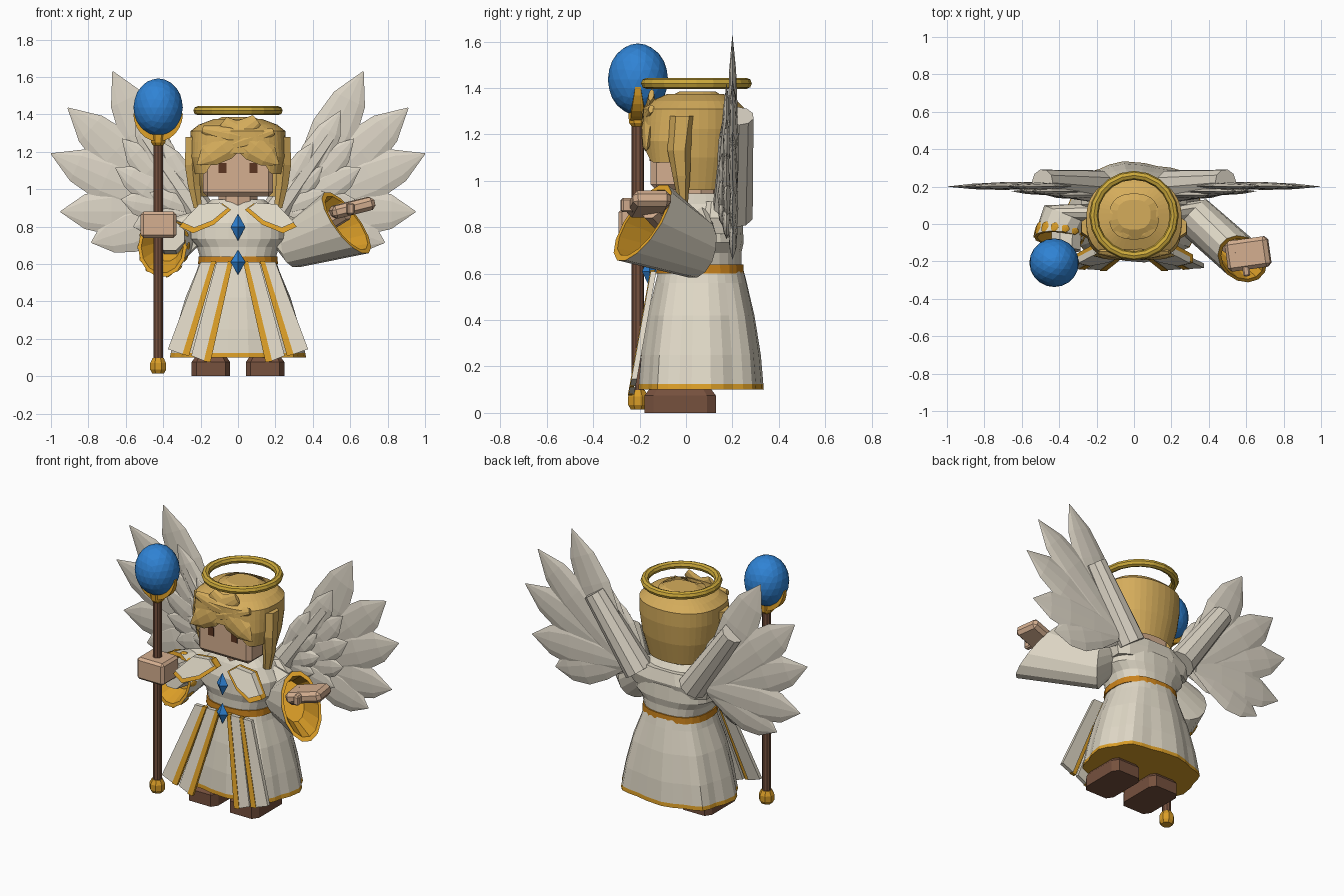
import bpy, bmesh
from math import sin, cos, pi, radians
from mathutils import Vector as V

if "Cube" in bpy.data.objects:
    bpy.data.objects.remove(bpy.data.objects["Cube"])


def material(name, r, g, b):
    m = bpy.data.materials.new(name)
    m.use_nodes = True
    col = [c ** 2.2 for c in (r, g, b)] + [1]
    m.diffuse_color = col
    m.node_tree.nodes["Principled BSDF"].inputs["Base Color"].default_value = col
    return m


CREAM = material("cream cloth", .87, .84, .77)
FEATHER = material("feather white", .86, .83, .77)
GOLD = material("gold trim", .85, .61, .17)
BELT = material("deep gold", .79, .51, .13)
HALO = material("pale gold", .80, .66, .24)
HAIR = material("blond hair", .83, .67, .36)
SKIN = material("skin", .83, .68, .56)
BROWN = material("brown", .46, .32, .25)
EYE = material("dark brown", .36, .22, .15)
BLUE = material("blue gem", .20, .51, .83)


def finish(name, bm, mats):
    bmesh.ops.recalc_face_normals(bm, faces=bm.faces)
    me = bpy.data.meshes.new(name)
    bm.to_mesh(me)
    bm.free()
    for m in mats:
        me.materials.append(m)
    ob = bpy.data.objects.new(name, me)
    bpy.context.collection.objects.link(ob)
    return ob


def ring(c, u, v, n=12, power=2):
    """Closed loop of points, a superellipse spanned by u and v."""
    def s(a):
        return (1 if a > 0 else -1) * abs(a) ** (2 / power)
    angles = [2 * pi * (i + .5) / n for i in range(n)]
    return [V(c) + V(u) * s(cos(a)) + V(v) * s(sin(a)) for a in angles]


def level(z, rx, ry, cy=0, n=24, power=2.5, cx=0):
    return ring((cx, cy, z), (rx, 0, 0), (0, ry, 0), n, power)


def loft(name, rings, mats, bands=None, caps=True):
    """Skin between rings; bands gives the material slot of each band."""
    bm = bmesh.new()
    vs = [[bm.verts.new(p) for p in r] for r in rings]
    n = len(rings[0])
    bands = bands or [0] * (len(rings) - 1)
    for k, slot in enumerate(bands):
        for i in range(n):
            j = (i + 1) % n
            f = bm.faces.new((vs[k][i], vs[k][j], vs[k + 1][j], vs[k + 1][i]))
            f.material_index = slot
    if caps:
        bm.faces.new(vs[0]).material_index = bands[0]
        bm.faces.new(vs[-1]).material_index = bands[-1]
    return finish(name, bm, mats)


def tube(name, a, b, r0, r1, mat, n=10):
    q = (V(b) - V(a)).to_track_quat('Z', 'Y')
    x, y = q @ V((1, 0, 0)), q @ V((0, 1, 0))
    return loft(name, [ring(a, x * r0, y * r0, n), ring(b, x * r1, y * r1, n)], [mat])


def box(name, c, size, mat, bevel=.015, rot=(0, 0, 0)):
    bm = bmesh.new()
    bmesh.ops.create_cube(bm, size=1)
    bmesh.ops.scale(bm, vec=size, verts=bm.verts)
    if bevel:
        bmesh.ops.bevel(bm, geom=bm.edges, offset=bevel, segments=1, affect='EDGES')
    ob = finish(name, bm, [mat])
    ob.location, ob.rotation_euler = c, [radians(a) for a in rot]
    return ob


def prism(name, pts, y, thick, mat):
    """Plate with an (x, z) outline whose front lies on y(z)."""
    front = [V((x, y(z), z)) for x, z in pts]
    return loft(name, [front, [p + V((0, thick, 0)) for p in front]], [mat])


def leaf(name, root, tip, width, thick, mat, normal=(0, -1, 0)):
    """Pointed blade with a broad, nearly flat face on both sides."""
    root, tip = V(root), V(tip)
    d = tip - root
    nrm = V(normal).normalized()
    side = d.cross(nrm).normalized()
    section = ((1, 0), (.6, .75), (0, 1), (-.6, .75), (-1, 0), (-.6, -.75), (0, -1), (.6, -.75))
    rings = [[root + d * t + side * width * w * a + nrm * thick * w * b for a, b in section]
             for t, w in ((0, .4), (.3, .82), (.58, 1), (.8, .74), (1, .02))]
    return loft(name, rings, [mat])


# Skirt, hem, belt and bodice
def flute(r, amount):
    c = sum(r, V()) / len(r)
    return [c + (p - c) * (1 + amount * cos(pi * i / 2)) for i, p in enumerate(r)]


skirt = [flute(level(z, rx, ry, .065, 32), f) for z, rx, ry, f in (
    (.10, .353, .262, .036), (.125, .348, .26, .036), (.25, .322, .25, .034),
    (.42, .275, .225, .026), (.56, .22, .195, .015), (.63, .20, .18, 0))]
loft("skirt", skirt, [GOLD, CREAM], [0, 1, 1, 1, 1])
loft("belt", [level(.60, .215, .19, .06), level(.64, .212, .188, .06)], [BELT])
loft("bodice", [level(z, rx, ry, .06) for z, rx, ry in (
    (.62, .20, .18), (.69, .22, .18), (.735, .262, .19), (.82, .26, .185),
    (.90, .20, .15), (.945, .14, .12))], [CREAM])
loft("back_collar", [level(z, rx, ry, .14, 12) for z, rx, ry in (
    (.77, .27, .09), (.84, .29, .11), (.91, .22, .09))], [CREAM])

# Head and neck
tube("neck", (0, .03, .9), (0, .03, .98), .11, .11, SKIN)
box("head", (0, -.025, 1.13), (.375, .255, .34), SKIN, .025)


# Hair: shell with an arched face opening, square in front and round behind
def hair_ring(k):
    square, rounded = level(0, 1, 1, 0, 40, 4 - 1.3 * k), level(0, 1, 1, 0, 40, 2.2)
    pts = []
    for a, b in zip(square, rounded):
        p = a if a.y < 0 else b
        low = 1.21 - .13 * min(1, abs(p.x) / .75) ** 2 if p.y < -.3 else .96
        z = low * (1 - k) + 1.31 * k
        r = .2 + .055 * min(1, (z - .96) / .2)
        pts.append(V((p.x * r, .035 + p.y * r * .87, z)))
    return pts


loft("hair", [hair_ring(k) for k in (0, .4, .75, 1)]
     + [level(1.345, .21, .185, .035, 40, 2.4), level(1.375, .13, .12, .04, 40)],
     [HAIR], caps=False)
loft("hair_crown", [level(1.345, .17, .15, .04, 16), level(1.385, .09, .08, .05, 16)], [HAIR])
strands = [((.10, 1.37), (-.22, 1.13), .085), ((-.08, 1.36), (.22, 1.13), .085),
           ((.19, 1.31), (-.08, 1.22), .05), ((-.19, 1.32), (.06, 1.27), .05)]
for i, (a, b, w) in enumerate(strands):
    leaf(f"fringe_strand_{i}", (a[0], -.15, a[1]), (b[0], -.17, b[1]), w, .03, HAIR, (0, -1, .2))
for i in range(5):
    a = 2 * pi * i / 5 + .4
    leaf(f"crown_strand_{i}", (.03 * cos(a), .03, 1.375), (.18 * cos(a), .035 + .16 * sin(a), 1.35),
         .06, .012, HAIR, (0, 0, 1))

# Halo
bpy.ops.mesh.primitive_torus_add(location=(0, .045, 1.42), major_radius=.215, minor_radius=.024,
                                 major_segments=20, minor_segments=8)
bpy.context.object.name = "halo"
bpy.context.object.data.materials.append(HALO)

# Mirrored parts: eyes, feet, side locks, breast plates, skirt panels, wings
big = [(.67, 1.63), (.91, 1.435), (1, 1.19), (.95, .88), (.785, .715)]
mid = [(.55, 1.42), (.62, 1.27), (.655, 1.115), (.625, .945), (.56, .80)]
small = [(.40, 1.25), (.45, 1.12), (.47, .98), (.43, .86)]
plate = [(.037, .89), (.085, .925), (.21, .915), (.315, .80), (.24, .765), (.13, .81)]
for s, side in ((1, "left"), (-1, "right")):
    box(f"{side}_eye", (s * .083, -.153, 1.113), (.042, .009, .055), EYE, 0)
    loft(f"{side}_foot", [level(z, rx, ry, -.025, 8, 6, s * .145) for z, rx, ry in (
        (0, .106, .158), (.075, .106, .158), (.105, .085, .135))], [BROWN])
    loft(f"{side}_side_lock", [level(z, rx, ry, cy, 6, 2, s * x) for z, x, rx, ry, cy in (
        (1.28, .238, .048, .058, -.015), (1.13, .245, .045, .05, -.03),
        (1.02, .235, .038, .038, -.02), (.90, .215, .025, .02, -.012))], [HAIR])

    # Breast plate: gold backing with a white face
    def slope(z):
        return -.148 - (.92 - z) * .5
    prism(f"{side}_plate_trim", [(s * x, z) for x, z in plate], slope, .045, GOLD)
    prism(f"{side}_plate", [(s * (.168 + (x - .165) * .88), .865 + (z - .85) * .84) for x, z in plate],
          lambda z: slope(z) - .014, .035, CREAM)

    # Hanging panels, each with a gold inner border
    def hang(z):
        return -.15 - (.62 - z) * .18
    for label, t0, t1, b0, b1, zb in (("outer", .20, .135, .375, .29, .135),
                                      ("inner", .115, .045, .25, .175, .10)):
        quad = [(t0, .61), (t1, .61), (b1, zb - .02), (b0, zb + .01)]
        edge = [(t1 + .008, .615), (t1 - .018, .615), (b1 - .028, zb - .025), (b1 + .008, zb - .02)]
        prism(f"{side}_{label}_panel", [(s * x, z) for x, z in quad], hang, .024, CREAM)
        prism(f"{side}_{label}_panel_trim", [(s * x, z) for x, z in edge],
              lambda z: hang(z) - .003, .02, GOLD)

    # Wing: three feather layers and the wing arm behind
    for layer, tips, root, y, w in (("long", big, (.30, .88), .205, .125),
                                    ("middle", mid, (.25, .88), .175, .088),
                                    ("short", small, (.20, .88), .155, .065)):
        for i, (x, z) in enumerate(tips):
            leaf(f"{side}_{layer}_feather_{i}", (s * root[0], y + .008 * (i % 2), root[1]),
                 (s * x, .2 if layer == "long" else y, z), w, .02, FEATHER)
    tube(f"{side}_wing_arm", (s * .19, .2, .85), (s * .49, .225, 1.28), .09, .068, FEATHER)


# Sleeves: flared, with gold rim and lining
def sleeve(name, shoulder, elbow, rim):
    c, u, v = [V(a) for a in rim]
    e = V(elbow[0])

    def rim_at(t, k):
        return ring(c.lerp(e, t), u * k, v * k, 14)
    loft(name, [ring(*shoulder, 14), ring(*elbow, 14), rim_at(0, 1.04),
                rim_at(0, .9), rim_at(.6, .6)], [CREAM, GOLD], [0, 0, 1, 1])


sleeve("left_sleeve", ((.17, .05, .82), (0, 0, .08), (.04, .06, 0)),
       ((.31, .05, .71), (0, .02, .13), (.08, .08, 0)),
       ((.58, -.187, .82), (-.1, .09, .16), (.078, .08, 0)))
right_elbow = ((-.36, .05, .72), (0, 0, .12), (.12, -.05, 0))
right_rim = ((-.405, -.08, .69), (0, .04, .155), (.125, -.01, 0))
sleeve("right_sleeve", ((-.17, .05, .82), (0, 0, .08), (.04, -.06, 0)), right_elbow, right_rim)

# Gold teeth around the right cuff
for i, (p, q) in enumerate(zip(ring(*right_rim, 14), ring(*right_elbow, 14))):
    out = p - V(right_rim[0])
    p = p + out * .05
    leaf(f"right_cuff_tooth_{i}", p, p.lerp(q + out * .05, .45), .022, .005, GOLD, out)

# Hands
tube("left_forearm", (.45, -.08, .80), (.57, -.15, .88), .045, .05, SKIN, 8)
box("left_hand", (.61, -.16, .90), (.235, .165, .07), SKIN, .02, (0, -14, 8))
box("left_thumb", (.60, -.25, .895), (.038, .06, .06), SKIN, .008, (0, 0, 8))
tube("right_forearm", (-.36, .0, .73), (-.365, -.14, .75), .085, .085, CREAM, 8)
box("right_hand", (-.425, -.205, .81), (.19, .17, .14), SKIN)

# Staff with knob, crescent holder and gem orb
SX, SY, SZ = -.427, -.207, 1.437
tube("staff_shaft", (SX, SY, .06), (SX, SY, 1.3), .027, .027, BROWN, 10)
loft("staff_knob", [level(z, r, r, SY, 8, 2, SX) for z, r in (
    (.015, .034), (.035, .046), (.07, .046), (.098, .032))], [GOLD])
loft("staff_collar", [level(z, r, r, SY, 8, 2, SX) for z, r in (
    (1.235, .03), (1.25, .042), (1.30, .045))], [GOLD])
horns = []
for i in range(13):
    a = radians(192 + 156 * i / 12)
    w = .005 + .03 * sin(pi * i / 12)
    out = V((cos(a), 0, sin(a)))
    c = V((SX + .132 * cos(a), SY, SZ + .157 * sin(a)))
    horns.append(ring(c, out * w, (0, .012 + w, 0), 4))
loft("staff_crescent", horns, [GOLD])
bpy.ops.mesh.primitive_ico_sphere_add(subdivisions=3, radius=1, location=(SX, SY, SZ))
orb = bpy.context.object
orb.name, orb.scale = "staff_orb", (.132, .13, .155)
orb.data.materials.append(BLUE)

# Blue diamond gems on the chest and belt
for name, z, h in (("chest_gem", .797, .07), ("belt_gem", .61, .065)):
    loft(name, [ring((0, -.158, z + dz * h), (r, r * .8, 0), (-r, r * .8, 0), 4) for dz, r in (
        (-1, .001), (0, .028), (1, .001))], [BLUE])
